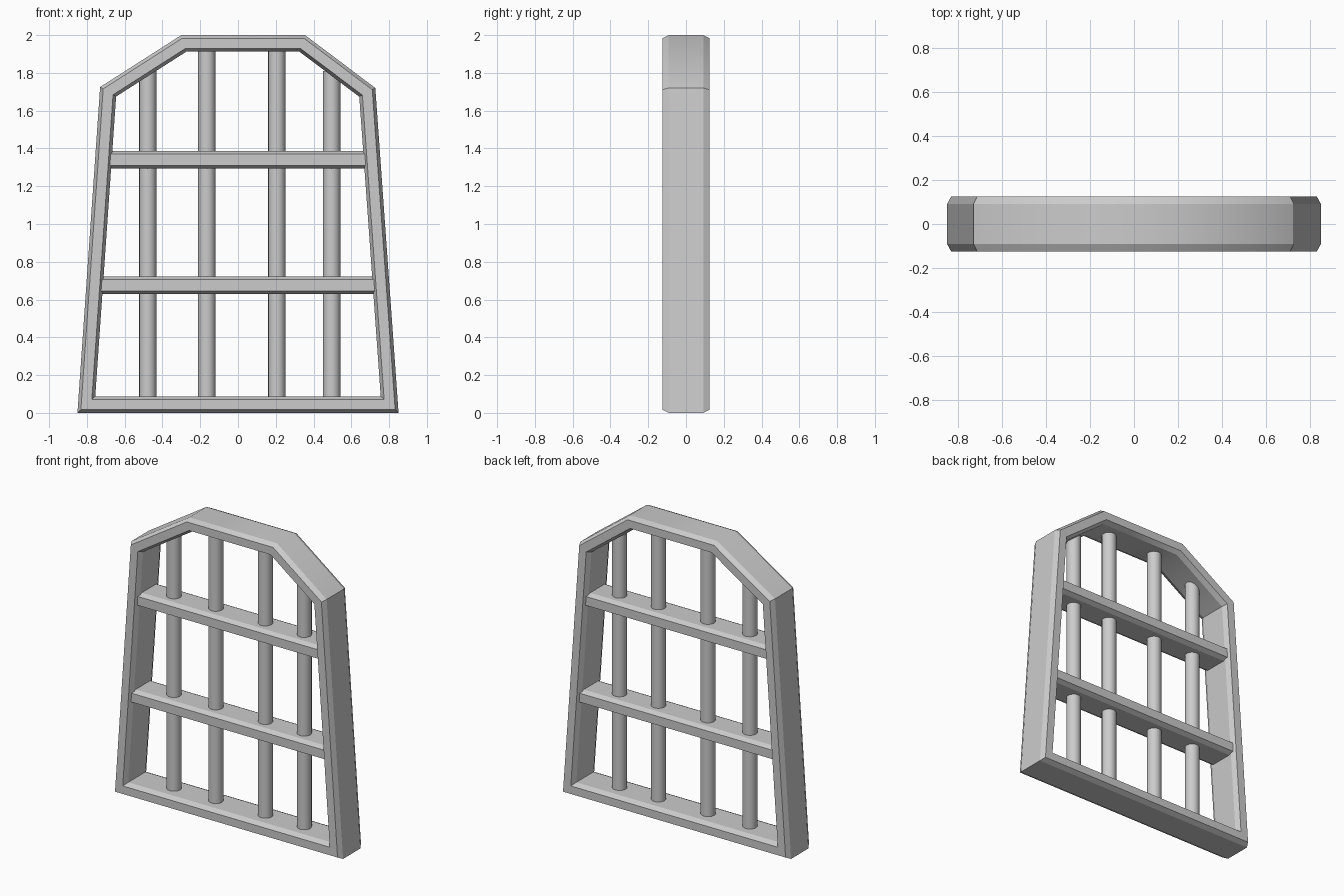
import bpy, bmesh, math
from mathutils import Vector

if "Cube" in bpy.data.objects:
    bpy.data.objects.remove(bpy.data.objects["Cube"])


def section(w, d, cw, cd):
    """Chamfered rectangle as (across, depth) pairs, across running 0..w."""
    return [(0, -d + cd), (0, d - cd), (cw, d), (w - cw, d),
            (w, d - cd), (w, -d + cd), (w - cw, -d), (cw, -d)]


def finish(bm, name):
    bmesh.ops.recalc_face_normals(bm, faces=bm.faces[:])
    mesh = bpy.data.meshes.new(name)
    bm.to_mesh(mesh)
    bm.free()
    obj = bpy.data.objects.new(name, mesh)
    bpy.context.collection.objects.link(obj)
    return obj


def inset(points, amount):
    """Mitred inward offset of a counter-clockwise outline."""
    result = []
    for i, p in enumerate(points):
        a = (p - points[i - 1]).normalized()
        b = (points[(i + 1) % len(points)] - p).normalized()
        na, nb = Vector((-a.y, a.x)), Vector((-b.y, b.x))
        result.append(p + (na + nb) * amount / (1 + na.dot(nb)))
    return result


# Arched frame: chamfered section swept round the window outline
outline = [Vector(p) for p in ((-0.85, 0), (0.85, 0), (0.727, 1.72),
                               (0.355, 2.0), (-0.30, 2.0), (-0.73, 1.725))]
bm = bmesh.new()
rings = []
for off, y in section(0.088, 0.125, 0.017, 0.033):
    rings.append([bm.verts.new((p.x, y, p.y)) for p in inset(outline, off)])
n = len(outline)
for k, ring in enumerate(rings):
    nxt = rings[(k + 1) % len(rings)]
    for i in range(n):
        j = (i + 1) % n
        bm.faces.new((ring[i], ring[j], nxt[j], nxt[i])).smooth = True
bmesh.ops.recalc_face_normals(bm, faces=bm.faces[:])
for ring in rings:
    for i in range(n):
        bm.edges.get((ring[i], ring[(i + 1) % n])).smooth = False
for e in bm.edges:
    if e.calc_face_angle() > math.radians(40):
        e.smooth = False
finish(bm, "window_frame")


# Horizontal cross bars, ends buried in the frame sides
def cross_bar(name, z, half):
    bm = bmesh.new()
    prof = section(0.092, 0.107, 0.016, 0.03)
    ends = [[bm.verts.new((x, y, z + h)) for h, y in prof] for x in (-half, half)]
    bm.faces.new(ends[0])
    bm.faces.new(ends[1])
    for k in range(8):
        m = (k + 1) % 8
        bm.faces.new((ends[0][k], ends[0][m], ends[1][m], ends[1][k]))
    finish(bm, name)


cross_bar("lower_cross_bar", 0.629, 0.735)
cross_bar("upper_cross_bar", 1.295, 0.69)

# Round upright bars, ends buried in the frame
for i, (x, top) in enumerate(((-0.478, 1.82), (-0.165, 1.95),
                              (0.205, 1.95), (0.496, 1.81))):
    z0 = 0.05
    bpy.ops.mesh.primitive_cylinder_add(vertices=16, radius=0.046, depth=top - z0,
                                        location=(x, 0, (top + z0) / 2))
    bpy.context.object.name = f"upright_bar_{i + 1}"
    bpy.ops.object.shade_smooth_by_angle(angle=math.radians(35))
